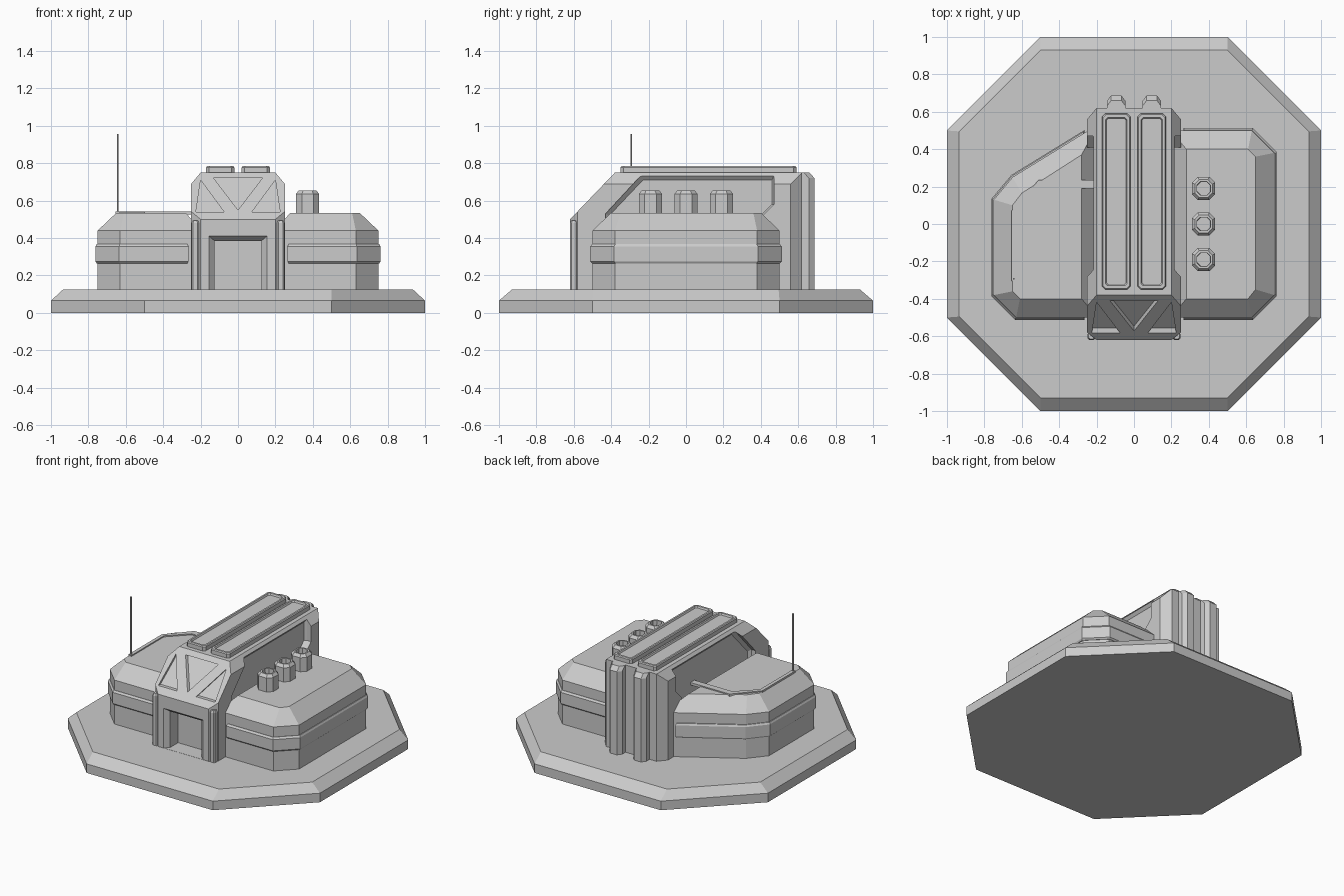
import bpy, bmesh
from mathutils import Matrix, Vector

if "Cube" in bpy.data.objects:
    bpy.data.objects.remove(bpy.data.objects["Cube"])


def loft(name, rings, matrix=None):
    """Closed solid through rings of (2D points, height)."""
    bm = bmesh.new()
    loops = [[bm.verts.new((x, y, z)) for x, y in pts] for pts, z in rings]
    n = len(loops[0])
    for a, b in zip(loops, loops[1:]):
        for i in range(n):
            j = (i + 1) % n
            bm.faces.new((a[i], a[j], b[j], b[i]))
    bm.faces.new(loops[0][::-1])
    bm.faces.new(loops[-1])
    if matrix:
        bm.transform(matrix)
    return finish(name, bm)


def finish(name, bm):
    bmesh.ops.recalc_face_normals(bm, faces=bm.faces)
    me = bpy.data.meshes.new(name)
    bm.to_mesh(me)
    bm.free()
    ob = bpy.data.objects.new(name, me)
    bpy.context.collection.objects.link(ob)
    return ob


def octo(cx, cy, hx, hy, c):
    """Rectangle with chamfered corners."""
    q = [(hx, hy - c), (hx - c, hy), (c - hx, hy), (-hx, hy - c),
         (-hx, c - hy), (c - hx, -hy), (hx - c, -hy), (hx, c - hy)]
    return [(cx + x, cy + y) for x, y in q]


def carve(ob, cutters):
    for c in cutters:
        c.hide_render = True
        m = ob.modifiers.new("cut", 'BOOLEAN')
        m.operation, m.solver, m.object = 'DIFFERENCE', 'EXACT', c
    dg = bpy.context.evaluated_depsgraph_get()
    me = bpy.data.meshes.new_from_object(ob.evaluated_get(dg))
    ob.modifiers.clear()
    ob.data = me
    for c in cutters:
        bpy.data.objects.remove(c)


# Octagonal foundation with sloped rim
loft("foundation", [(octo(0, 0, 1, 1, .5), 0), (octo(0, 0, 1, 1, .5), .065),
                    (octo(0, 0, .935, .93, .435), .125)])

# Side wings: wall outline, roof outline and protruding band outline
wings = {
    "right_wing": (
        [(.195, -.5), (.63, -.5), (.75, -.38), (.75, .38), (.63, .5), (.195, .5)],
        [(.28, -.4), (.61, -.4), (.65, -.35), (.65, .36), (.61, .4), (.28, .4)],
        [(.265, -.512), (.635, -.512), (.762, -.385), (.762, .385), (.635, .512), (.265, .512)]),
    "left_wing": (
        [(-.195, -.5), (-.63, -.5), (-.75, -.38), (-.75, .13), (-.65, .25), (-.195, .53)],
        [(-.28, -.4), (-.61, -.4), (-.65, -.36), (-.65, .1), (-.6, .165), (-.28, .37)],
        [(-.265, -.512), (-.635, -.512), (-.762, -.385), (-.762, .135), (-.656, .262), (-.265, .502)]),
}
for name, (wall, roof, band) in wings.items():
    loft(name, [(wall, .12), (wall, .44), (roof, .535)])
    cx = .5 if band[0][0] > 0 else -.5
    lip = [(cx + (x - cx) * .975, y * .98) for x, y in band]
    loft(name + "_band", [(lip, .265), (band, .275), (band, .355), (lip, .368)])

# Central hall: block trimmed by planes (point, outward normal)
bm = bmesh.new()
bmesh.ops.create_cube(bm, size=1, matrix=Matrix.LocRotScale(
    Vector((0, 0, .435)), None, Vector((.5, 1.24, .63))))
planes = [((0, -.62, .5), (0, -.25, .24))]
for s in (-1, 1):
    planes += [((s * .25, 0, .69), (s * .06, 0, .05)),
               ((s * .25, -.58, 0), (s * .04, -.05, 0)),
               ((s * .25, .56, 0), (s * .06, .05, 0))]
for co, no in planes:
    cut = bmesh.ops.bisect_plane(bm, geom=bm.verts[:] + bm.edges[:] + bm.faces[:],
                                 plane_co=co, plane_no=Vector(no).normalized(), clear_outer=True)
    edges = [e for e in cut["geom_cut"] if isinstance(e, bmesh.types.BMEdge)]
    bmesh.ops.contextual_create(bm, geom=edges)
hall = finish("central_hall", bm)

# Doorway, gable triangles and side recesses carved from the hall
to_front = Matrix(((1, 0, 0, 0), (0, 0, 1, 0), (0, 1, 0, 0), (0, 0, 0, 1)))
to_gable = Matrix(((1, 0, 0, 0), (0, .96, 1, -1.1), (0, 1, 0, 0), (0, 0, 0, 1)))


def door(w, top):
    return [(-w, .126), (w, .126), (w, top), (-w, top)]


cutters = [loft("door_cutter", [(door(.155, .41), -.65), (door(.155, .41), -.62),
                                (door(.125, .385), -.59), (door(.125, .385), -.5)], to_front)]
tris = [[(-.13, .72), (.13, .72), (0, .55)]]
for s in (-1, 1):
    tris.append([(s * .2, .71), (s * .075, .54), (s * .225, .54)])
    to_side = Matrix(((0, 0, s, 0), (1, 0, 0, 0), (0, 1, 0, 0), (0, 0, 0, 1)))
    outer = [(-.43, .44), (-.43, .53), (-.24, .735), (.47, .735), (.47, .58), (.41, .52), (.41, .44)]
    inner = [(-.41, .44), (-.41, .52), (-.23, .71), (.46, .71), (.46, .58), (.4, .52), (.4, .44)]
    cutters.append(loft("recess_cutter", [(inner, .2), (outer, .22), (outer, .3)], to_side))
for t in tris:
    cutters.append(loft("gable_cutter", [(t, -.05), (t, .025)], to_gable))
carve(hall, cutters)

for s, side in ((-1, "left"), (1, "right")):
    # Roof panel with sunken centre
    x = s * .095
    loft(side + "_roof_panel", [(octo(x, .12, .075, .47, .015), .74), (octo(x, .12, .075, .47, .015), .778),
                                (octo(x, .12, .07, .465, .015), .785), (octo(x, .12, .058, .45, .012), .785),
                                (octo(x, .12, .053, .445, .012), .773)])
    # Rear buttress with sloped head
    def buttress(y):
        return [(x - .05, .6), (x + .05, .6), (x + .05, y - .03), (x + .028, y), (x - .028, y), (x - .05, y - .03)]
    loft(side + "_rear_buttress", [(buttress(.687), .12), (buttress(.687), .72), (buttress(.66), .75)])
    # Slim pillar beside the door
    loft(side + "_door_pillar", [(octo(s * .228, -.6, .02, .02, .008), .12),
                                 (octo(s * .228, -.6, .02, .02, .008), .48),
                                 (octo(s * .228, -.6, .014, .014, .006), .495)])

# Hollow chimneys on the right wing
for i, y in enumerate((-.19, 0, .19)):
    def ring(r):
        return octo(.372, y, r, r, r * .5)
    loft(f"chimney_{i + 1}", [(ring(.062), .52), (ring(.062), .635), (ring(.047), .655),
                              (ring(.036), .655), (ring(.034), .6)])

# Flat cable on the left wing roof, leading to the antenna
cable = [(-.19, .235), (-.51, .235), (-.655, .07), (-.655, -.305),
         (-.63, -.305), (-.63, .06), (-.5, .19), (-.19, .19)]
loft("roof_cable", [(cable, .525), (cable, .543)])
mast = octo(-.643, -.293, .005, .005, .0025)
loft("antenna", [(mast, .53), (mast, .955)])
